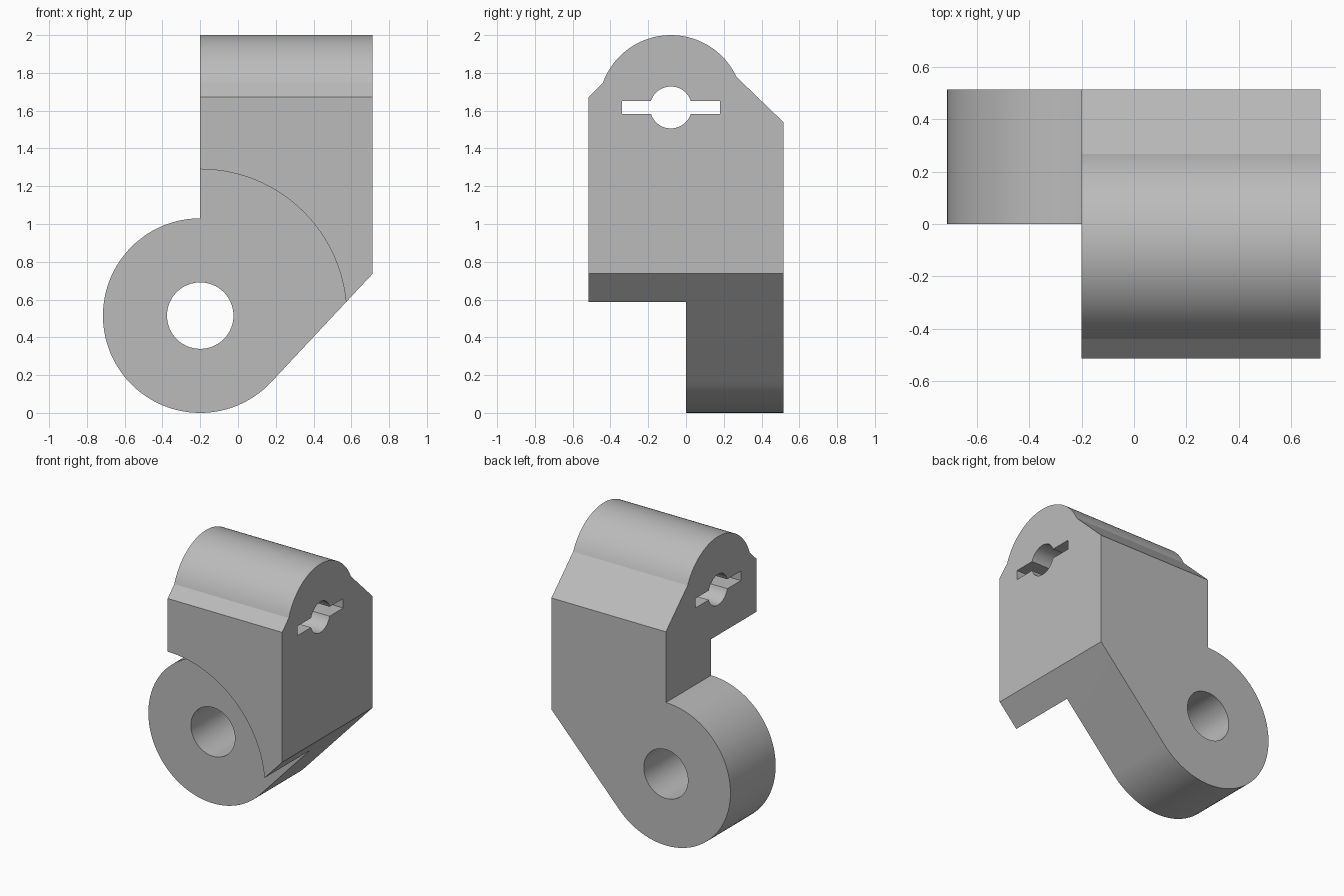
import bpy
import bmesh
from math import radians, cos, sin, asin, atan2, hypot, pi

cube = bpy.data.objects.get("Cube")
if cube:
    bpy.data.objects.remove(cube, do_unlink=True)

steel = bpy.data.materials.new("plain_grey")
steel.use_nodes = True
GREY = (0.5, 0.5, 0.5, 1)
steel.diffuse_color = GREY
steel.node_tree.nodes["Principled BSDF"].inputs["Base Color"].default_value = GREY


def arc(cx, cz, r, start, end, steps):
    """Points on an arc, angles in radians."""
    angles = [start + (end - start) * i / steps for i in range(steps + 1)]
    return [(cx + r * cos(a), cz + r * sin(a)) for a in angles]


def prism(name, profile, axis, low, high):
    """Extrude a (horizontal, z) profile along the x or y axis."""
    def place(h, z, depth):
        return (depth, h, z) if axis == "x" else (h, depth, z)
    bm = bmesh.new()
    face = bm.faces.new([bm.verts.new(place(h, z, low)) for h, z in profile])
    extruded = bmesh.ops.extrude_face_region(bm, geom=[face])["geom"]
    for v in extruded:
        if isinstance(v, bmesh.types.BMVert):
            v.co[0 if axis == "x" else 1] = high
    bmesh.ops.recalc_face_normals(bm, faces=bm.faces)
    mesh = bpy.data.meshes.new(name)
    bm.to_mesh(mesh)
    bm.free()
    mesh.materials.append(steel)
    obj = bpy.data.objects.new(name, mesh)
    bpy.context.collection.objects.link(obj)
    return obj


def cut(target, tool, operation):
    """Apply a boolean and discard its helper."""
    mod = target.modifiers.new(tool.name, "BOOLEAN")
    mod.object, mod.operation, mod.solver = tool, operation, "EXACT"
    bpy.context.view_layer.objects.active = target
    bpy.ops.object.modifier_apply(modifier=mod.name)
    bpy.data.objects.remove(tool, do_unlink=True)


# Main dimensions
LEFT, RIGHT, HALF = -0.2, 0.713, 0.515
PIVOT_Z, LUG_R = 0.515, 0.515
CORNER_Z = 0.737
BARREL_Y, BARREL_Z = -0.08, 1.617

# Body and round lug, with the sloped flank tangent to the lug
dx, dz = RIGHT - LEFT, CORNER_Z - PIVOT_Z
tangent = atan2(dz, dx) + asin(LUG_R / hypot(dx, dz)) - pi / 2
front = [(RIGHT, CORNER_Z), (RIGHT, 2.1), (LEFT, 2.1)]
front += arc(LEFT, PIVOT_Z, LUG_R, pi / 2, 2 * pi + tangent, 72)
bracket = prism("bracket", front, "y", -HALF, HALF)

# Rounded top with unequal chamfers
side = [(-HALF, -0.1), (HALF, -0.1), (HALF, 1.54)]
side += arc(BARREL_Y, BARREL_Z, 0.383, radians(25), radians(160), 48)
side += [(-HALF, 1.673)]
cut(bracket, prism("side_outline", side, "x", -1, 1), "INTERSECT")

# Round clearance in front of the lug
clearance = arc(LEFT, PIVOT_Z, 0.775, 0, 2 * pi, 128)[:-1]
cut(bracket, prism("lug_clearance", clearance, "y", -1, 0), "DIFFERENCE")

# Pivot hole through the lug
pivot = arc(LEFT, PIVOT_Z, 0.176, 0, 2 * pi, 64)[:-1]
cut(bracket, prism("pivot_hole", pivot, "y", -1, 1), "DIFFERENCE")

# Keyed hole: round bore with a slot on both sides
BORE_R, SLOT_H, SLOT_W = 0.111, 0.034, 0.26
key = asin(SLOT_H / BORE_R)
keyhole = arc(BARREL_Y, BARREL_Z, BORE_R, key, pi - key, 24)
keyhole += [(BARREL_Y - SLOT_W, BARREL_Z + s * SLOT_H) for s in (1, -1)]
keyhole += arc(BARREL_Y, BARREL_Z, BORE_R, pi + key, 2 * pi - key, 24)
keyhole += [(BARREL_Y + SLOT_W, BARREL_Z + s * SLOT_H) for s in (-1, 1)]
cut(bracket, prism("keyed_hole", keyhole, "x", -1, 1), "DIFFERENCE")

# Smooth curved walls, crisp edges
bpy.ops.object.select_all(action="DESELECT")
bracket.select_set(True)
bpy.context.view_layer.objects.active = bracket
bpy.ops.object.shade_smooth_by_angle(angle=radians(15))
